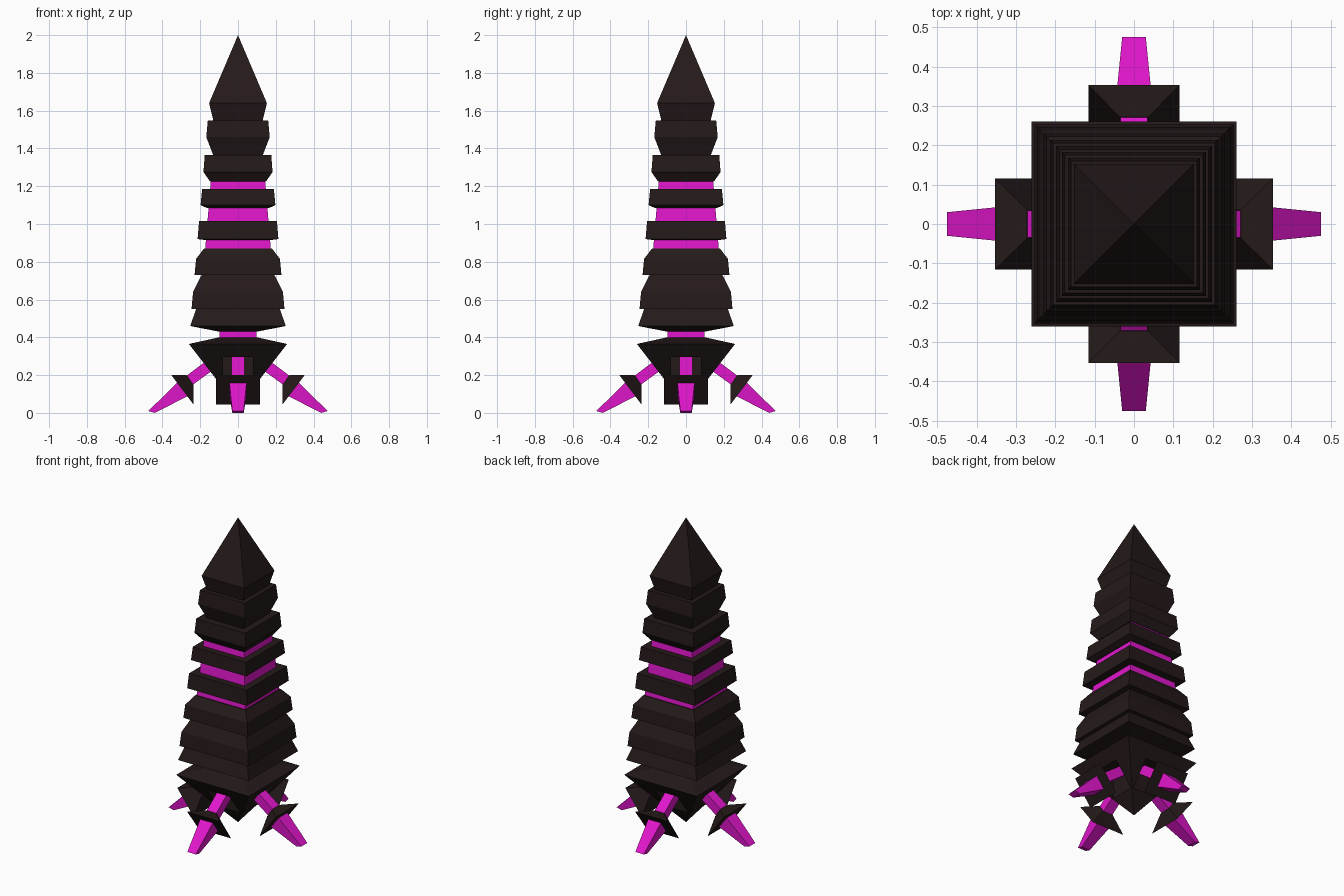
import bpy, bmesh
from mathutils import Matrix
from math import pi

if "Cube" in bpy.data.objects:
    bpy.data.objects.remove(bpy.data.objects["Cube"])


def material(name, colour):
    m = bpy.data.materials.new(name)
    m.diffuse_color = (*colour, 1)
    m.use_nodes = True
    m.node_tree.nodes["Principled BSDF"].inputs["Base Color"].default_value = m.diffuse_color
    return m


DARK = material("dark_shell", (0.018, 0.010, 0.010))
GLOW = material("magenta", (0.75, 0.008, 0.60))


def loft(name, rings, mat, angle=0):
    """Join four-cornered rings into a closed solid, turned about z."""
    bm = bmesh.new()
    loops = [[bm.verts.new(p) for p in ring] for ring in rings]
    for a, b in zip(loops, loops[1:]):
        for i in range(4):
            j = (i + 1) % 4
            bm.faces.new((a[i], a[j], b[j], b[i]))
    bm.faces.new(loops[0][::-1])
    bm.faces.new(loops[-1])
    bmesh.ops.remove_doubles(bm, verts=bm.verts, dist=1e-5)
    bmesh.ops.recalc_face_normals(bm, faces=bm.faces)
    bm.transform(Matrix.Rotation(angle, 4, 'Z'))
    me = bpy.data.meshes.new(name)
    bm.to_mesh(me)
    bm.free()
    if mat:
        me.materials.append(mat)
    ob = bpy.data.objects.new(name, me)
    bpy.context.collection.objects.link(ob)
    return ob


def square(name, profile, mat):
    """Square stack from (z, half width) pairs."""
    return loft(name, [[(-h, -h, z), (h, -h, z), (h, h, z), (-h, h, z)]
                       for z, h in profile], mat)


def limb(name, ends, mat, angle):
    """Limb along +x; each end is (upper xz, lower xz, half width)."""
    return loft(name, [[(u[0], -w, u[1]), (u[0], w, u[1]),
                        (l[0], w, l[1]), (l[0], -w, l[1])]
                       for u, l, w in ends], mat, angle)


# Stacked shell segments, top to bottom
segments = [
    [(2.0, 0.0), (1.64, 0.153), (1.545, 0.13)],
    [(1.548, 0.160), (1.46, 0.168), (1.362, 0.13)],
    [(1.365, 0.176), (1.275, 0.183), (1.225, 0.148)],
    [(1.185, 0.190), (1.10, 0.198), (1.085, 0.165)],
    [(1.015, 0.206), (0.92, 0.214), (0.915, 0.17)],
    [(0.87, 0.180), (0.815, 0.222), (0.73, 0.230)],
    [(0.735, 0.190), (0.64, 0.238), (0.55, 0.246)],
    [(0.555, 0.220), (0.46, 0.253), (0.43, 0.10)],
]
for n, profile in enumerate(segments, 1):
    square(f"shell_segment_{n}", profile, DARK)

# Glowing core and neck
square("core", [(1.25, 0.142), (0.84, 0.176)], GLOW)
square("neck", [(0.45, 0.098), (0.38, 0.098)], GLOW)

# Inverted pyramid base with a socket in each face
base = square("base_pyramid", [(0.40, 0.10), (0.365, 0.26), (0.03, 0.0)], DARK)

for n in range(4):
    a = n * pi / 2
    socket = limb(f"socket_cutter_{n + 1}", [((0.09, 0.295), (0.09, 0.13), 0.08),
                                             ((0.4, 0.295), (0.4, 0.13), 0.08)], None, a)
    socket.hide_render = True
    socket.hide_viewport = True
    cut = base.modifiers.new("socket", 'BOOLEAN')
    cut.operation = 'DIFFERENCE'
    cut.solver = 'EXACT'
    cut.object = socket
    # Leg: strut, flared collar and tapered foot
    limb(f"leg_strut_{n + 1}", [((0.10, 0.325), (0.066, 0.275), 0.034),
                                ((0.274, 0.196), (0.238, 0.15), 0.034)], GLOW, a)
    limb(f"leg_collar_{n + 1}", [((0.272, 0.20), (0.236, 0.148), 0.036),
                                 ((0.353, 0.20), (0.236, 0.045), 0.116)], DARK, a)
    limb(f"leg_foot_{n + 1}", [((0.316, 0.165), (0.26, 0.092), 0.046),
                               ((0.475, 0.01), (0.44, 0.0), 0.03)], GLOW, a)
